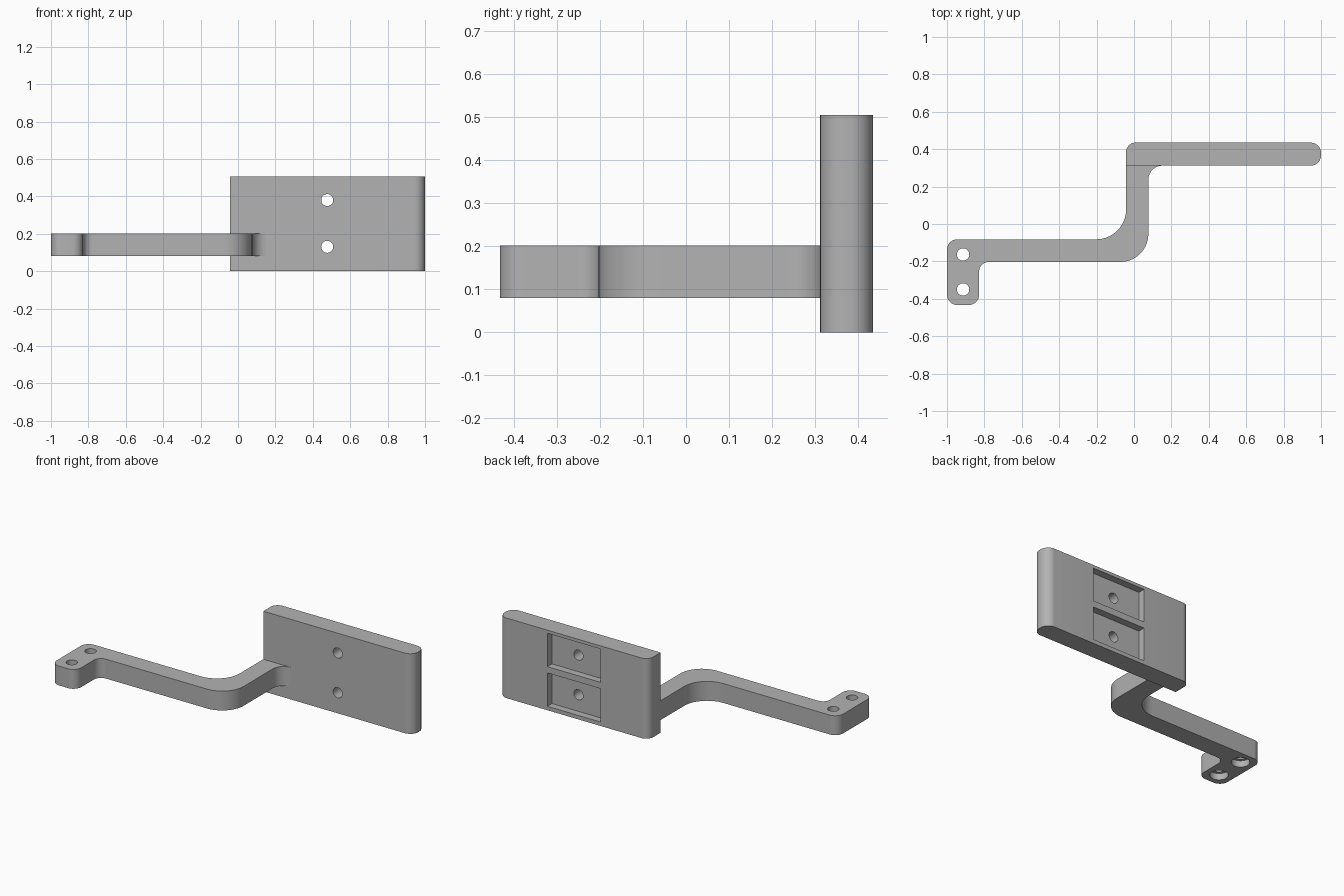
import bpy, bmesh, math
from mathutils import Vector

if "Cube" in bpy.data.objects:
    bpy.data.objects.remove(bpy.data.objects["Cube"])

grey = bpy.data.materials.new("light grey")
grey.diffuse_color = (0.45, 0.45, 0.45, 1)
grey.use_nodes = True
grey.node_tree.nodes["Principled BSDF"].inputs["Base Color"].default_value = grey.diffuse_color


def rounded(corners, steps=10):
    """Turn (x, y, radius) corners into an outline with true arcs."""
    out = []
    n = len(corners)
    for i, (x, y, r) in enumerate(corners):
        p = Vector((x, y))
        if r == 0:
            out.append(p)
            continue
        a = (Vector(corners[i - 1][:2]) - p).normalized()
        b = (Vector(corners[(i + 1) % n][:2]) - p).normalized()
        centre = p + (a + b) * r          # all corners are right angles
        for k in range(steps + 1):
            t = math.pi / 2 * k / steps
            out.append(centre - b * r * math.cos(t) - a * r * math.sin(t))
    return out


def extrude(name, outline, z0, z1):
    bm = bmesh.new()
    face = bm.faces.new([bm.verts.new((p.x, p.y, z0)) for p in outline])
    top = bmesh.ops.extrude_face_region(bm, geom=[face])["geom"]
    moved = [v for v in top if isinstance(v, bmesh.types.BMVert)]
    bmesh.ops.translate(bm, verts=moved, vec=(0, 0, z1 - z0))
    bmesh.ops.recalc_face_normals(bm, faces=bm.faces)
    mesh = bpy.data.meshes.new(name)
    bm.to_mesh(mesh)
    bm.free()
    ob = bpy.data.objects.new(name, mesh)
    bpy.context.collection.objects.link(ob)
    mesh.materials.append(grey)
    return ob


def drill(loc, radius, depth, rot=(0, 0, 0)):
    bpy.ops.mesh.primitive_cylinder_add(vertices=32, radius=radius, depth=depth,
                                        location=loc, rotation=rot)
    return bpy.context.object


def pocket(loc, size):
    bpy.ops.mesh.primitive_cube_add(size=1, location=loc)
    bpy.context.object.scale = size
    return bpy.context.object


def cut(ob, cutters):
    """Apply each cutter, then smooth the curved walls only."""
    bpy.context.view_layer.objects.active = ob
    for c in cutters:
        c.data.materials.append(grey)
        c.hide_render = True
        mod = ob.modifiers.new("cut", "BOOLEAN")
        mod.operation = "DIFFERENCE"
        mod.solver = "EXACT"
        mod.object = c
        bpy.ops.object.modifier_apply(modifier=mod.name)
        bpy.data.objects.remove(c)
    bpy.ops.object.select_all(action="DESELECT")
    ob.select_set(True)
    bpy.ops.object.shade_smooth_by_angle(angle=math.radians(30))


# Upright plate with three rounded vertical edges
FRONT, BACK = 0.312, 0.435
plate = extrude("mounting_plate", rounded([
    (-0.042, FRONT, 0), (1.0, FRONT, 0.055),
    (1.0, BACK, 0.055), (-0.042, BACK, 0.05)]), 0, 0.505)

# Two rear pockets, each with a through hole
cutters = []
for z in (0.13, 0.38):
    cutters.append(pocket((0.477, BACK, z), (0.37, 0.09, 0.21)))
    cutters.append(drill((0.477, 0.37, z), 0.032, 0.4, (math.pi / 2, 0, 0)))
cut(plate, cutters)

# Bent arm with a foot at its free end and a fillet against the plate
arm = extrude("bent_arm", rounded([
    (-1.0, -0.433, 0.055), (-0.828, -0.433, 0.055), (-0.828, -0.203, 0.05),
    (0.077, -0.203, 0.15), (0.077, FRONT, 0.075), (0.16, FRONT, 0),
    (-0.042, FRONT, 0), (-0.042, -0.082, 0.16), (-1.0, -0.082, 0.055)]),
    0.08, 0.202)

# Foot holes, counterbored from below
cutters = []
for y in (-0.163, -0.35):
    cutters.append(drill((-0.914, y, 0.14), 0.033, 0.4))
    cutters.append(drill((-0.914, y, 0.08), 0.052, 0.08))
cut(arm, cutters)
